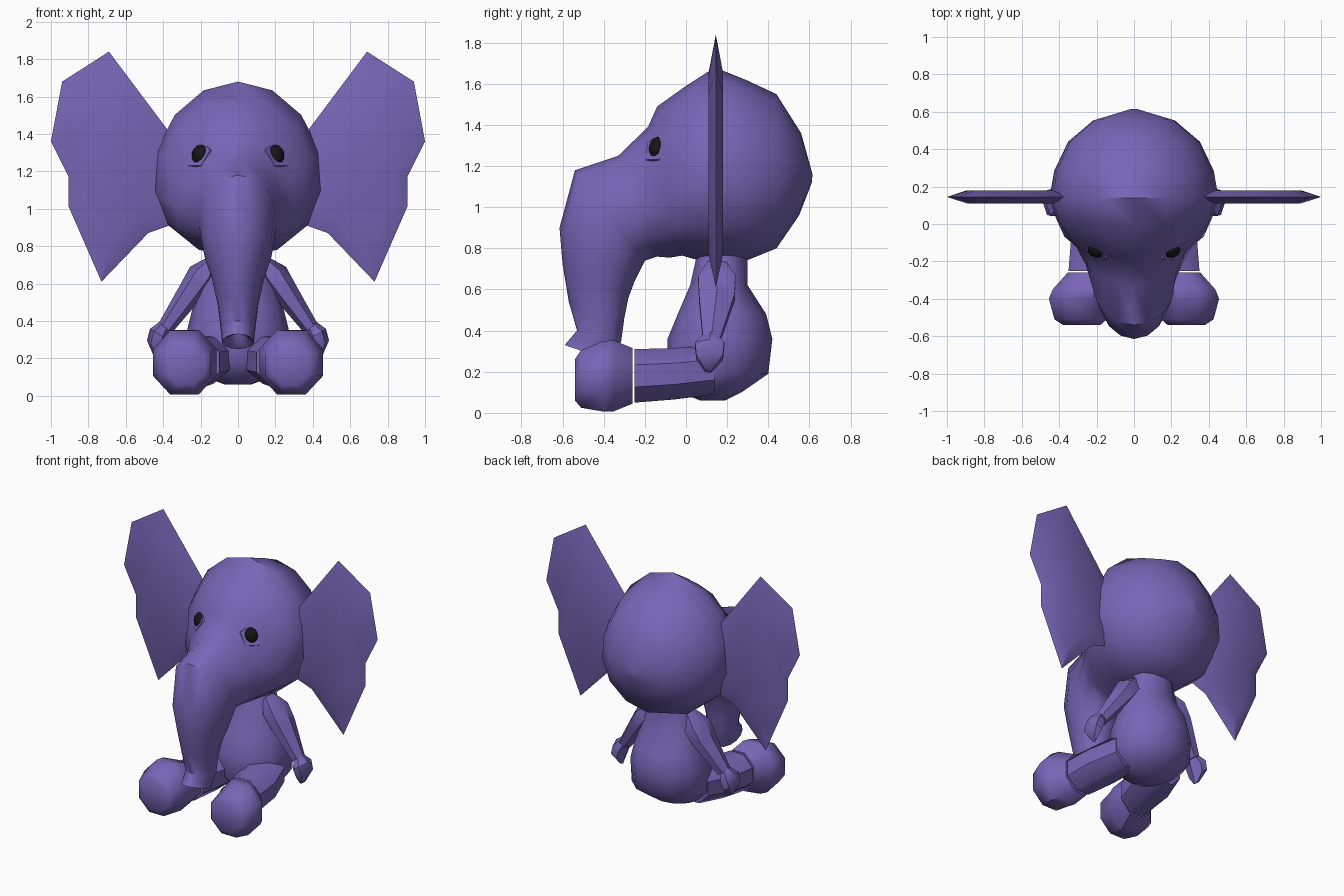
import bpy, bmesh, math
from mathutils import Vector as V

if "Cube" in bpy.data.objects:
    bpy.data.objects.remove(bpy.data.objects["Cube"])


def material(name, rgb):
    m = bpy.data.materials.new(name)
    m.diffuse_color = (*rgb, 1)
    m.use_nodes = True
    m.node_tree.nodes["Principled BSDF"].inputs["Base Color"].default_value = m.diffuse_color
    return m


PURPLE = material("purple", (0.19, 0.13, 0.47))
BLACK = material("black", (0.008, 0.007, 0.008))


def finish(name, bm, mat, angle=40):
    bmesh.ops.recalc_face_normals(bm, faces=bm.faces[:])
    me = bpy.data.meshes.new(name)
    bm.to_mesh(me)
    bm.free()
    me.materials.append(mat)
    me.shade_smooth()
    me.set_sharp_from_angle(angle=math.radians(angle))
    ob = bpy.data.objects.new(name, me)
    bpy.context.collection.objects.link(ob)
    return ob


def loft(name, sections, sides, phase=0.0, angle=40):
    """Skin rings given as (centre, half axis u, half axis v, taper)."""
    bm = bmesh.new()
    rings = []
    for c, u, v, k in sections:
        ring = []
        for i in range(sides):
            a = 2 * math.pi * (i + phase) / sides
            ca, sa = math.cos(a), math.sin(a)
            ring.append(bm.verts.new(V(c) + V(u) * ca + V(v) * sa * (1 - k * ca)))
        rings.append(ring)
    for r0, r1 in zip(rings, rings[1:]):
        for i in range(sides):
            j = (i + 1) % sides
            bm.faces.new((r0[i], r0[j], r1[j], r1[i]))
    bm.faces.new(rings[0])
    bm.faces.new(rings[-1])
    return finish(name, bm, PURPLE, angle)


# Head and trunk: top (y, z), bottom (y, z), half width
head = [
    (.615, 1.16, .612, 1.12, .02), (.56, 1.36, .55, .96, .22),
    (.44, 1.55, .44, .80, .355), (.29, 1.62, .28, .735, .43),
    (.14, 1.68, .14, .735, .455), (.00, 1.59, .05, .745, .42),
    (-.14, 1.49, -.02, .765, .36), (-.185, 1.39, -.08, .755, .30),
    (-.33, 1.25, -.14, .76, .25), (-.54, 1.18, -.20, .74, .21),
    (-.615, .90, -.25, .64, .18), (-.60, .72, -.28, .56, .14),
    (-.57, .54, -.30, .46, .11), (-.53, .40, -.315, .35, .095),
    (-.59, .33, -.36, .25, .085), (-.54, .33, -.39, .28, .055),
    (-.49, .39, -.40, .36, .04)]
secs = []
for i, (y0, z0, y1, z1, w) in enumerate(head):
    t, b = V((0, y0, z0)), V((0, y1, z1))
    secs.append(((t + b) / 2, (t - b) / 2, (w, 0, 0), .28 if 6 <= i <= 8 else .08))
loft("head_and_trunk", secs, 14, angle=50)

# Body: z, front y, back y, half width
body = [(.80, .06, .30, .13), (.62, .02, .30, .20), (.48, -.04, .39, .24),
        (.36, -.09, .42, .27), (.19, -.09, .40, .27), (.10, -.03, .27, .18),
        (.06, .07, .19, .07)]
loft("body", [((0, (f + b) / 2, z), (0, (b - f) / 2, 0), (w, 0, 0), 0)
              for z, f, b, w in body], 12, angle=60)

# Leg: centre, half width, half height
leg = [(.15, .14, .21, .12, .12), (.19, -.06, .19, .145, .125),
       (.225, -.25, .18, .125, .13)]
foot = [(.235, -.26, .18, .12, .135), (.275, -.35, .18, .16, .172),
        (.295, -.40, .178, .16, .172), (.285, -.51, .165, .14, .14),
        (.28, -.54, .16, .10, .10)]
# Arm and hand: centre, half thickness, half depth along y
arm = [(.13, .15, .73, .03, .05), (.19, .15, .65, .08, .105),
       (.25, .15, .56, .07, .10), (.39, .125, .36, .045, .05)]
hand = [(.395, .12, .375, .035, .04), (.425, .115, .33, .055, .082),
        (.445, .115, .27, .05, .075), (.435, .11, .205, .02, .02)]
# Ear outline in front view (x, z)
ear = [(.36, 1.40), (.69, 1.84), (.94, 1.68), (1.0, 1.36), (.905, 1.17),
       (.905, 1.01), (.73, .61), (.48, .87), (.34, .92)]

for s, side in ((-1, "right"), (1, "left")):
    q = 1 / math.cos(math.pi / 8)
    for part, rows in (("leg", leg), ("foot", foot)):
        loft(f"{side}_{part}", [((s * x, y, z), (0, 0, h * q), (w * q, 0, 0), 0)
                                for x, y, z, w, h in rows], 8, .5, 45)
    for part, rows, n in (("arm", arm, 6), ("hand", hand, 6)):
        loft(f"{side}_{part}", [((s * x, y, z), (s * .83 * t, 0, .5 * t), (0, d, 0), 0)
                                for x, y, z, t, d in rows], n, 0, 40)

    # Ear: sharp rim around two slightly raised faces
    bm = bmesh.new()
    rim = [bm.verts.new((s * x, .145, z)) for x, z in ear]
    for dy in (-.035, .035):
        inner = [bm.verts.new((s * (.62 + (x - .62) * .72), .145 + dy,
                               1.18 + (z - 1.18) * .72)) for x, z in ear]
        bm.faces.new(inner)
        for i in range(len(rim)):
            j = (i + 1) % len(rim)
            bm.faces.new((rim[i], rim[j], inner[j], inner[i]))
    finish(f"{side}_ear", bm, PURPLE, 30)

    # Eye socket and eye
    look = V((s * .62, -.66, .42)).normalized()
    rot = look.to_track_quat('Z', 'Y').to_matrix().to_4x4()
    bm = bmesh.new()
    bmesh.ops.create_cone(bm, cap_ends=True, segments=5, radius1=.095,
                          radius2=.08, depth=.05)
    socket = finish(f"{side}_eye_socket", bm, PURPLE, 20)
    socket.matrix_world = rot
    socket.location = V((s * .205, -.135, 1.285)) - look * .012
    bm = bmesh.new()
    bmesh.ops.create_uvsphere(bm, u_segments=16, v_segments=10, radius=1)
    eye = finish(f"{side}_eye", bm, BLACK, 60)
    eye.scale = (.05, .045, .057)
    eye.location = (s * .197, -.135, 1.285)
